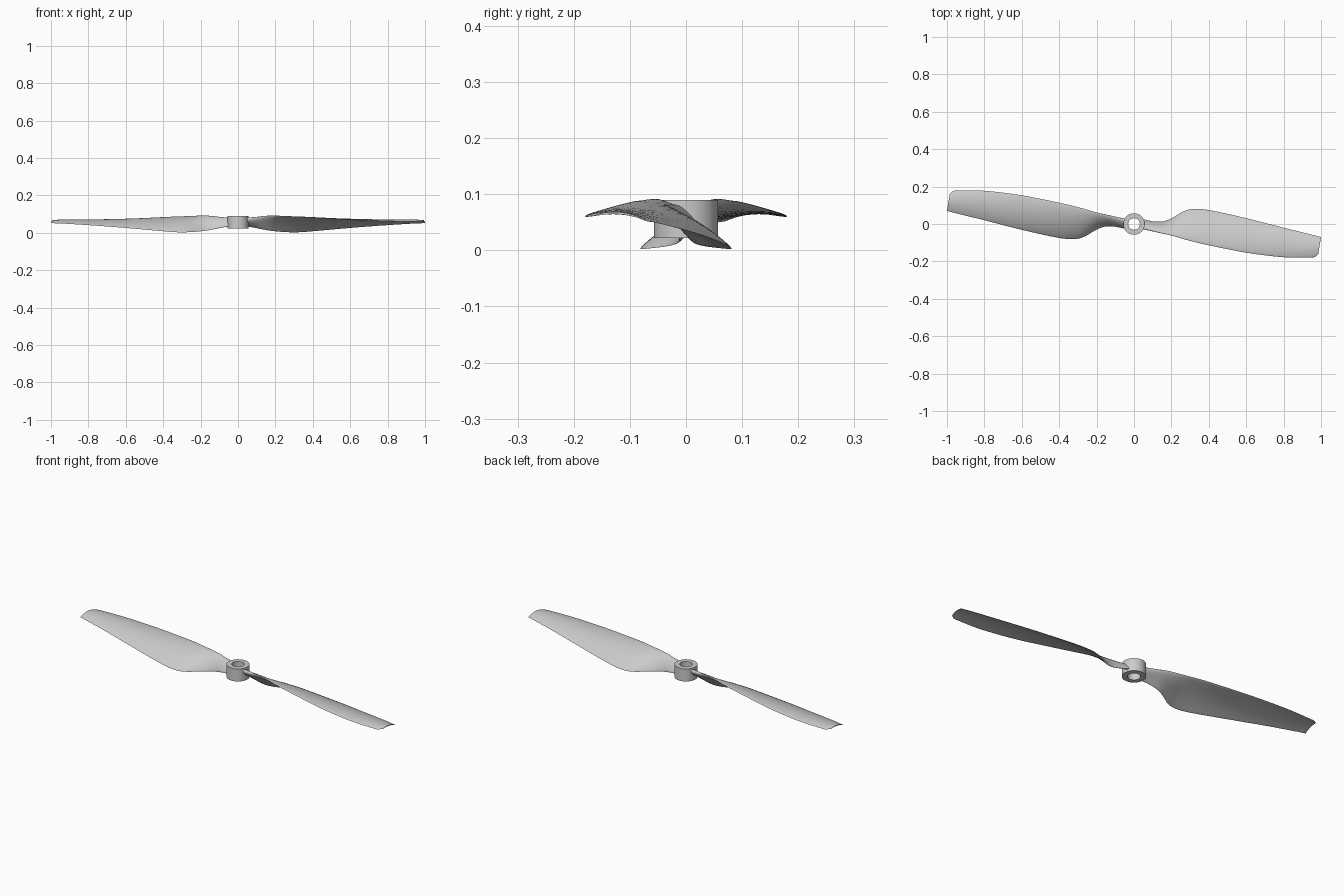
import bpy
import bmesh
import math
from mathutils import Vector

cube = bpy.data.objects.get("Cube")
if cube:
    bpy.data.objects.remove(cube, do_unlink=True)

# Single grey plastic for the whole propeller
grey = bpy.data.materials.new("grey plastic")
grey.use_nodes = True
grey.diffuse_color = (0.6, 0.6, 0.6, 1)
grey.node_tree.nodes["Principled BSDF"].inputs["Base Color"].default_value = grey.diffuse_color


def finish(name, bm, angle):
    """Turn a bmesh into a smooth shaded object."""
    bmesh.ops.recalc_face_normals(bm, faces=bm.faces)
    mesh = bpy.data.meshes.new(name)
    bm.to_mesh(mesh)
    bm.free()
    mesh.materials.append(grey)
    obj = bpy.data.objects.new(name, mesh)
    bpy.context.collection.objects.link(obj)
    bpy.ops.object.select_all(action="DESELECT")
    obj.select_set(True)
    bpy.context.view_layer.objects.active = obj
    bpy.ops.object.shade_smooth_by_angle(angle=math.radians(angle))
    return obj


def catmull(a, b, c, d, t):
    """Smooth value between b and c."""
    return 0.5 * (2 * b + (c - a) * t + (2 * a - 5 * b + 4 * c - d) * t * t
                  + (3 * b - a - 3 * c + d) * t ** 3)


# Blade stations: x, leading y, leading z, trailing y, trailing z, camber, thickness
STATIONS = [
    (0.045, -0.026, 0.078, 0.026, 0.036, 0.000, 0.026),
    (0.10, -0.038, 0.084, 0.014, 0.025, 0.002, 0.022),
    (0.15, -0.050, 0.090, 0.013, 0.015, 0.005, 0.018),
    (0.20, -0.062, 0.091, 0.030, 0.008, 0.008, 0.015),
    (0.27, -0.082, 0.088, 0.070, 0.003, 0.012, 0.013),
    (0.33, -0.098, 0.086, 0.081, 0.003, 0.014, 0.012),
    (0.42, -0.118, 0.081, 0.071, 0.010, 0.015, 0.011),
    (0.60, -0.153, 0.071, 0.031, 0.026, 0.015, 0.009),
    (0.80, -0.177, 0.063, -0.020, 0.041, 0.014, 0.007),
    (0.95, -0.179, 0.060, -0.057, 0.050, 0.012, 0.006),
    (0.98, -0.176, 0.060, -0.065, 0.051, 0.011, 0.005),
    (1.00, -0.162, 0.062, -0.070, 0.052, 0.009, 0.004),
]
STEPS = 5
CHORD = 14
TIP_SWEEP = 0.015


def blade_section(values):
    """Closed cambered airfoil loop, over the top and back underneath."""
    x, ly, lz, ty, tz, camber, thick = values
    lead, trail = Vector((x, ly, lz)), Vector((x, ty, tz))
    # The tip edge is slightly swept back at the leading side
    lead.x -= TIP_SWEEP * max(0, (x - 0.5) * 2)
    chord = trail - lead
    normal = Vector((0, -chord.z, chord.y)).normalized()
    loop = []
    for i in range(2 * CHORD):
        angle = math.pi * i / CHORD
        s = (1 - math.cos(angle)) / 2
        arch = 4 * s * (1 - s) * camber
        half = thick * math.sin(angle) * (1 - 0.45 * s) * 0.6
        loop.append(lead + chord * s + normal * (arch + half))
    return loop


def make_blade(name, turn):
    bm = bmesh.new()
    padded = [STATIONS[0]] + STATIONS + [STATIONS[-1]]
    rows = []
    for k in range(len(STATIONS) - 1):
        for j in range(STEPS):
            rows.append([catmull(*v, j / STEPS) for v in zip(*padded[k:k + 4])])
    rows.append(STATIONS[-1])
    rings = [[bm.verts.new(p) for p in blade_section(r)] for r in rows]
    count = 2 * CHORD
    for a, b in zip(rings, rings[1:]):
        for i in range(count):
            j = (i + 1) % count
            bm.faces.new((a[i], a[j], b[j], b[i]))
    # Close root and tip
    bm.faces.new(rings[0])
    bm.faces.new(rings[-1])
    blade = finish(name, bm, 45)
    blade.rotation_euler.z = turn
    return blade


# Two identical blades, half a turn apart
make_blade("left_blade", 0)
make_blade("right_blade", math.pi)

# Hub: a ring profile spun around the shaft hole
OUTER, INNER, BOTTOM, TOP = 0.057, 0.031, 0.022, 0.09
bm = bmesh.new()
profile = [bm.verts.new((r, 0, z)) for r, z in
           ((INNER, BOTTOM), (OUTER, BOTTOM), (OUTER, TOP), (INNER, TOP))]
edges = [bm.edges.new((profile[i], profile[(i + 1) % 4])) for i in range(4)]
bmesh.ops.spin(bm, geom=profile + edges, cent=(0, 0, 0), axis=(0, 0, 1),
               angle=math.tau, steps=64, use_merge=True)
bmesh.ops.remove_doubles(bm, verts=bm.verts, dist=0.0001)
finish("hub", bm, 30)
